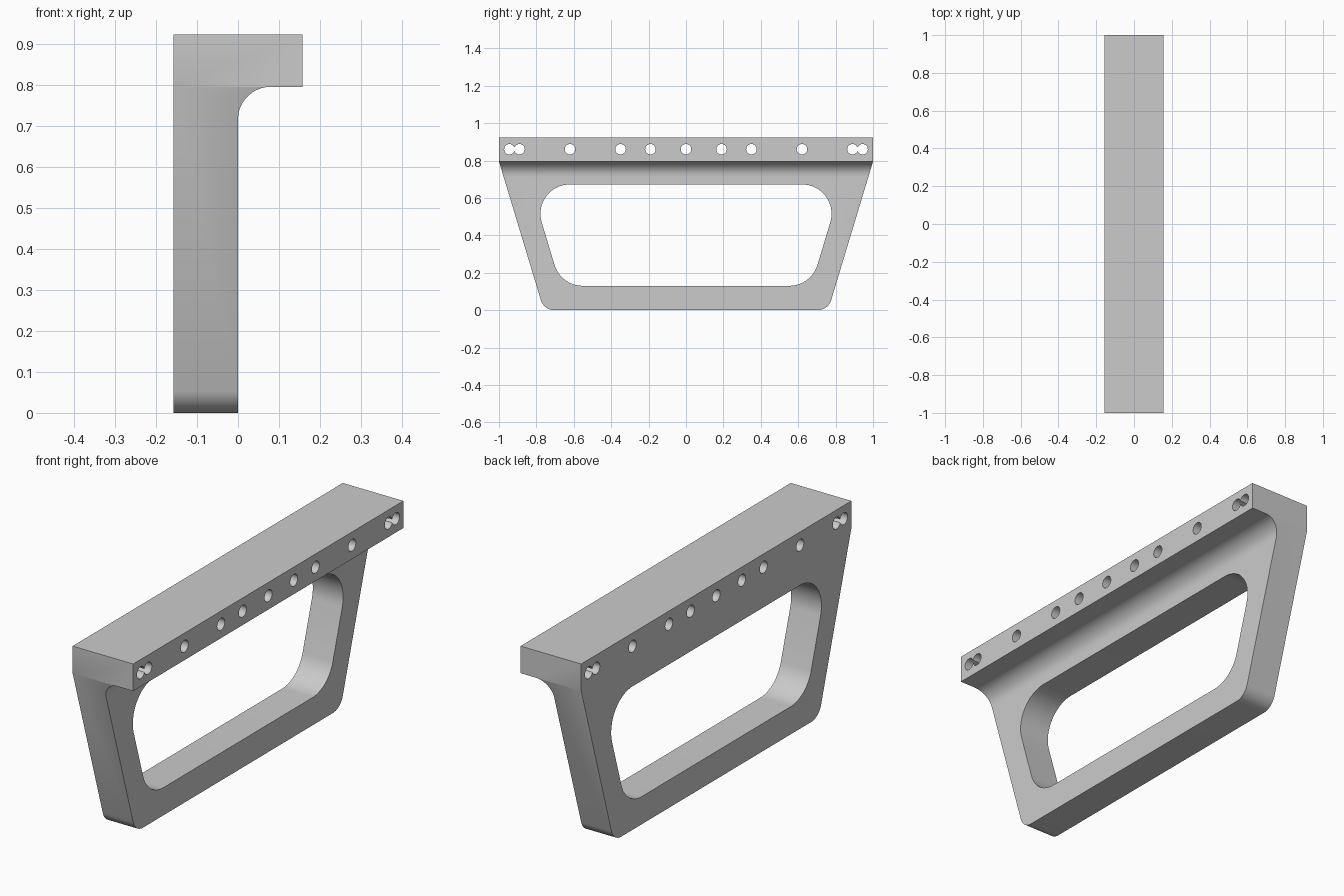
import bpy, bmesh, math
from mathutils import Vector

if "Cube" in bpy.data.objects:
    bpy.data.objects.remove(bpy.data.objects["Cube"])

HALF_W, TOP, SHELF, FILLET = 0.157, 0.922, 0.795, 0.08
SLOPE = 0.302  # sideways run of the sloping ends per unit of height

grey = bpy.data.materials.new("metal grey")
grey.use_nodes = True
grey.diffuse_color = (0.6, 0.6, 0.6, 1)
grey.node_tree.nodes["Principled BSDF"].inputs["Base Color"].default_value = (0.6, 0.6, 0.6, 1)


def rounded(corners, steps=16):
    """Outline from (u, v, radius) corners, with arcs where radius > 0."""
    points = []
    for i, (u, v, radius) in enumerate(corners):
        here = Vector((u, v))
        if radius == 0:
            points.append(here)
            continue
        a = (Vector(corners[i - 1][:2]) - here).normalized()
        b = (Vector(corners[(i + 1) % len(corners)][:2]) - here).normalized()
        half = math.acos(a.dot(b)) / 2
        centre = here + (a + b).normalized() * radius / math.sin(half)
        start = here + a * radius / math.tan(half) - centre
        end = here + b * radius / math.tan(half) - centre
        first = math.atan2(start.y, start.x)
        sweep = math.atan2(start.x * end.y - start.y * end.x, start.dot(end))
        for k in range(steps + 1):
            angle = first + sweep * k / steps
            points.append(centre + radius * Vector((math.cos(angle), math.sin(angle))))
    return points


def prism(name, outline, place, low, high):
    """Extrude an outline from low to high; place maps (u, v, depth) to 3D."""
    bm = bmesh.new()
    near, far = ([bm.verts.new(place(p.x, p.y, d)) for p in outline] for d in (low, high))
    bm.faces.new(near)
    bm.faces.new(far)
    for i in range(len(outline)):
        bm.faces.new((near[i - 1], near[i], far[i], far[i - 1]))
    bmesh.ops.recalc_face_normals(bm, faces=bm.faces)
    mesh = bpy.data.meshes.new(name)
    bm.to_mesh(mesh)
    bm.free()
    mesh.materials.append(grey)
    obj = bpy.data.objects.new(name, mesh)
    bpy.context.collection.objects.link(obj)
    return obj


def along_x(u, v, d):
    return (d, u, v)


def along_y(u, v, d):
    return (u, d, v)


def cut(target, cutter, operation):
    """Apply a boolean and remove its cutter."""
    cutter.hide_render = True
    mod = target.modifiers.new(cutter.name, 'BOOLEAN')
    mod.operation, mod.object, mod.solver = operation, cutter, 'EXACT'
    bpy.context.view_layer.objects.active = target
    bpy.ops.object.modifier_apply(modifier=mod.name)
    bpy.data.objects.remove(cutter)


# Bracket: L-shaped section with a fillet under the top flange
section = rounded([(-HALF_W, -0.1, 0), (0, -0.1, 0), (0, SHELF, FILLET),
                   (HALF_W, SHELF, 0), (HALF_W, TOP, 0), (-HALF_W, TOP, 0)])
bracket = prism("bracket", section, along_y, -1.1, 1.1)

# Trim to the end outline: square flange, sloping web, rounded feet
foot = 1 - SHELF * SLOPE
ends = rounded([(-foot, 0, 0.075), (foot, 0, 0.075), (1, SHELF, 0),
                (1, TOP + 0.1, 0), (-1, TOP + 0.1, 0), (-1, SHELF, 0)])
cut(bracket, prism("end_outline", ends, along_x, -0.3, 0.3), 'INTERSECT')

# Large rounded window in the web
low, high, narrow = 0.13, 0.672, 0.669
wide = narrow + (high - low) * SLOPE
window = rounded([(-narrow, low, 0.157), (narrow, low, 0.157),
                  (wide, high, 0.157), (-wide, high, 0.157)])
cut(bracket, prism("window_cutter", window, along_x, -0.3, 0.3), 'DIFFERENCE')

# Row of holes through the flange
holes = [0] + [s * y for y in (0.19, 0.35, 0.62, 0.89, 0.944) for s in (-1, 1)]
for y in holes:
    circle = [Vector((y + 0.028 * math.cos(a), 0.86 + 0.028 * math.sin(a)))
              for a in (math.tau * k / 32 for k in range(32))]
    cut(bracket, prism("hole_cutter", circle, along_x, -0.3, 0.3), 'DIFFERENCE')

# Smooth fillets and holes, crisp edges
bpy.ops.object.select_all(action='DESELECT')
bracket.select_set(True)
bpy.context.view_layer.objects.active = bracket
bpy.ops.object.shade_smooth_by_angle(angle=math.radians(25))
